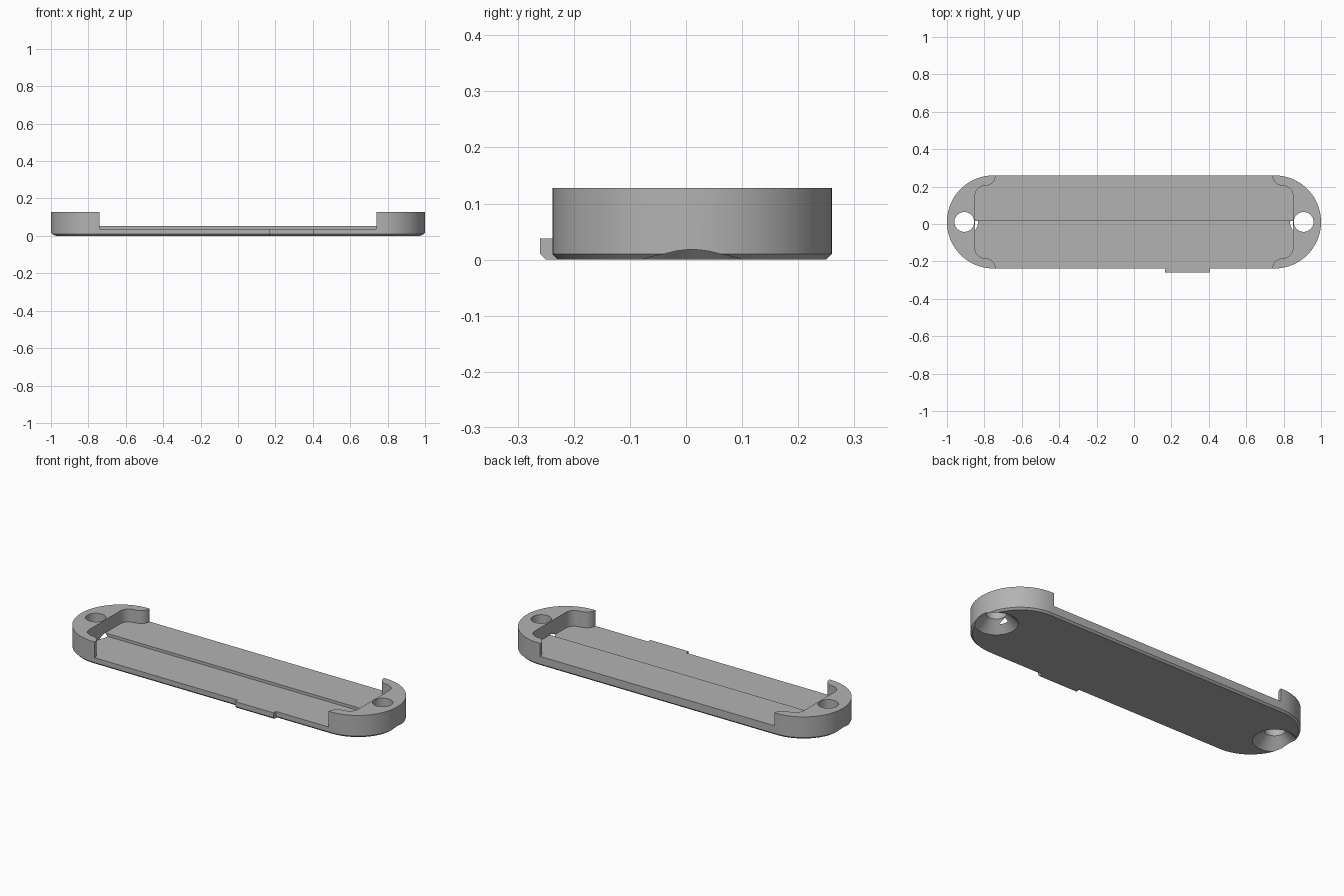
import bpy, bmesh
from math import cos, sin, pi, radians

cube = bpy.data.objects.get("Cube")
if cube:
    bpy.data.objects.remove(cube)

CY = 0.011            # centre line of the tray
R, END = 0.249, 0.751  # end radius and its centre
TOP, FLOOR_BACK, FLOOR_FRONT = 0.128, 0.054, 0.038
CHAMFER, STEP_Y, HOLE_X, HOLE_R = 0.01, 0.015, 0.907, 0.053

grey = bpy.data.materials.new("plain grey")
grey.use_nodes = True
grey.diffuse_color = (0.45, 0.45, 0.45, 1)
grey.node_tree.nodes["Principled BSDF"].inputs["Base Color"].default_value = (0.45, 0.45, 0.45, 1)


def arc(cx, cy, r, a0, a1, n):
    return [(cx + r * cos(radians(a0 + (a1 - a0) * i / n)),
             cy + r * sin(radians(a0 + (a1 - a0) * i / n))) for i in range(n + 1)]


def loft(name, layers):
    """Solid through equal-length outlines, given as (outline, z) from the bottom up."""
    bm = bmesh.new()
    rings = [[bm.verts.new((x, y, z)) for x, y in pts] for pts, z in layers]
    bm.faces.new(rings[0][::-1])
    bm.faces.new(rings[-1])
    for low, high in zip(rings, rings[1:]):
        n = len(low)
        for i in range(n):
            j = (i + 1) % n
            bm.faces.new((low[i], low[j], high[j], high[i]))
    bmesh.ops.recalc_face_normals(bm, faces=bm.faces)
    mesh = bpy.data.meshes.new(name)
    bm.to_mesh(mesh)
    bm.free()
    mesh.materials.append(grey)
    obj = bpy.data.objects.new(name, mesh)
    bpy.context.collection.objects.link(obj)
    return obj


def combine(target, tool, operation):
    mod = target.modifiers.new(operation, 'BOOLEAN')
    mod.operation, mod.object, mod.solver = operation, tool, 'EXACT'
    bpy.context.view_layer.objects.active = target
    bpy.ops.object.modifier_apply(modifier=mod.name)
    bpy.data.objects.remove(tool)


def stadium(r):
    return arc(END, CY, r, -90, 90, 40) + arc(-END, CY, r, 90, 270, 40)


def box(x0, x1, y0, y1):
    return [(x0, y0), (x1, y0), (x1, y1), (x0, y1)]


# Body with a chamfered bottom edge
tray = loft("tray", [(stadium(R - CHAMFER), 0), (stadium(R), CHAMFER), (stadium(R), TOP)])

# Catch tab on the front edge
tab = loft("tab", [(box(0.165, 0.407, -0.25, -0.2), 0),
                   (box(0.165, 0.407, -0.26, -0.2), CHAMFER),
                   (box(0.165, 0.407, -0.26, -0.2), FLOOR_FRONT)])
combine(tray, tab, 'UNION')

# Pocket outline: rounded corner flowing into a rounded wall tip, mirrored to each quarter
F = 0.055
quarter = (arc(0.795, R - 2 * F, F, 0, 90, 10)
           + arc(0.795, R, F, -90, 0, 10)[1:] + [(0.74, 0.35)])
quarter = [(1.59 - x if i > 10 and i < 0 else x, y) for i, (x, y) in enumerate(quarter)]
tip = [(0.795 - F * sin(pi / 2 * i / 10), R - F * cos(pi / 2 * i / 10)) for i in range(1, 11)]
quarter = quarter[:11] + tip + [(0.74, 0.35)]


def half_pocket(sign, y_split):
    right = [(x, CY + sign * y) for x, y in quarter]
    left = [(-x, y) for x, y in reversed(right)]
    return [(0.85, y_split)] + right + left + [(-0.85, y_split)]


combine(tray, loft("back_pocket", [(half_pocket(1, STEP_Y), FLOOR_BACK),
                                   (half_pocket(1, STEP_Y), 0.2)]), 'DIFFERENCE')
combine(tray, loft("front_pocket", [(half_pocket(-1, STEP_Y), FLOOR_FRONT),
                                    (half_pocket(-1, STEP_Y), 0.2)]), 'DIFFERENCE')

# Countersunk screw holes
for side in (-1, 1):
    def ring(r):
        return arc(side * HOLE_X, CY, r, 0, 351, 39)
    combine(tray, loft("screw_hole", [(ring(0.121), -0.01), (ring(HOLE_R), 0.058),
                                      (ring(HOLE_R), 0.2)]), 'DIFFERENCE')

bpy.ops.object.select_all(action='DESELECT')
tray.select_set(True)
bpy.context.view_layer.objects.active = tray
bpy.ops.object.shade_smooth_by_angle(angle=radians(25))
